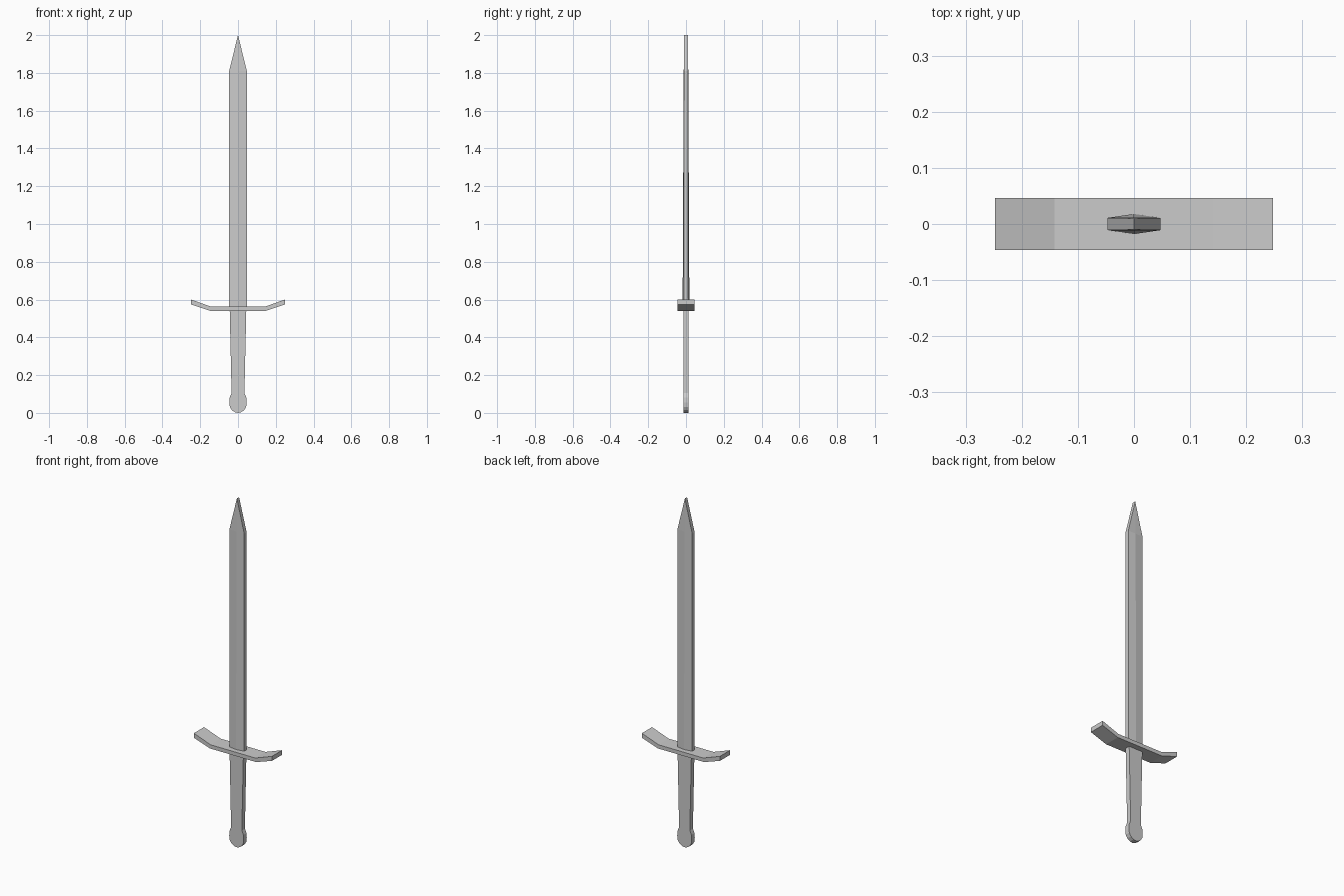
import bpy
import bmesh

if "Cube" in bpy.data.objects:
    bpy.data.objects.remove(bpy.data.objects["Cube"])


def finish(name, bm):
    bmesh.ops.recalc_face_normals(bm, faces=bm.faces[:])
    mesh = bpy.data.meshes.new(name)
    bm.to_mesh(mesh)
    bm.free()
    obj = bpy.data.objects.new(name, mesh)
    bpy.context.collection.objects.link(obj)
    return obj


def symmetric_plate(name, right_half, half_depth):
    """Mirror a right-hand (x, z) outline and extrude it along y."""
    left = [(-x, z) for x, z in reversed(right_half) if x > 0]
    bm = bmesh.new()
    face = bm.faces.new([bm.verts.new((x, -half_depth, z))
                         for x, z in right_half + left])
    new = bmesh.ops.extrude_face_region(bm, geom=[face])["geom"]
    bmesh.ops.translate(bm, vec=(0, 2 * half_depth, 0),
                        verts=[v for v in new if isinstance(v, bmesh.types.BMVert)])
    return finish(name, bm)


def blade(name, sections):
    """Loft six-sided sections: (z, half width, edge half depth, ridge half depth)."""
    bm = bmesh.new()
    rings = []
    for z, w, e, r in sections:
        outline = [(w, -e), (w, e), (0, r), (-w, e), (-w, -e), (0, -r)]
        rings.append([bm.verts.new((x, y, z)) for x, y in outline])
    for a, b in zip(rings, rings[1:]):
        for i in range(6):
            j = (i + 1) % 6
            bm.faces.new((a[i], a[j], b[j], b[i]))
    bm.faces.new(rings[0])
    bm.faces.new(rings[-1])
    bmesh.ops.remove_doubles(bm, verts=bm.verts[:], dist=0.0005)
    return finish(name, bm)


# Ridged blade narrowing to a chisel-like point
blade("blade", [(0.55, 0.047, 0.011, 0.018),
                (1.81, 0.047, 0.011, 0.012),
                (2.00, 0.0001, 0.010, 0.010)])

# Upswept crossguard
symmetric_plate("crossguard", [(0, 0.54), (0.147, 0.54), (0.248, 0.574),
                               (0.248, 0.60), (0.142, 0.562), (0, 0.562)], 0.046)

# Tapered grip with rounded pommel, cut from one flat plate
symmetric_plate("grip_and_pommel", [(0, 0), (0.015, 0.003), (0.032, 0.014),
                                    (0.043, 0.032), (0.046, 0.055), (0.044, 0.082),
                                    (0.034, 0.105), (0.044, 0.55), (0, 0.55)], 0.014)
